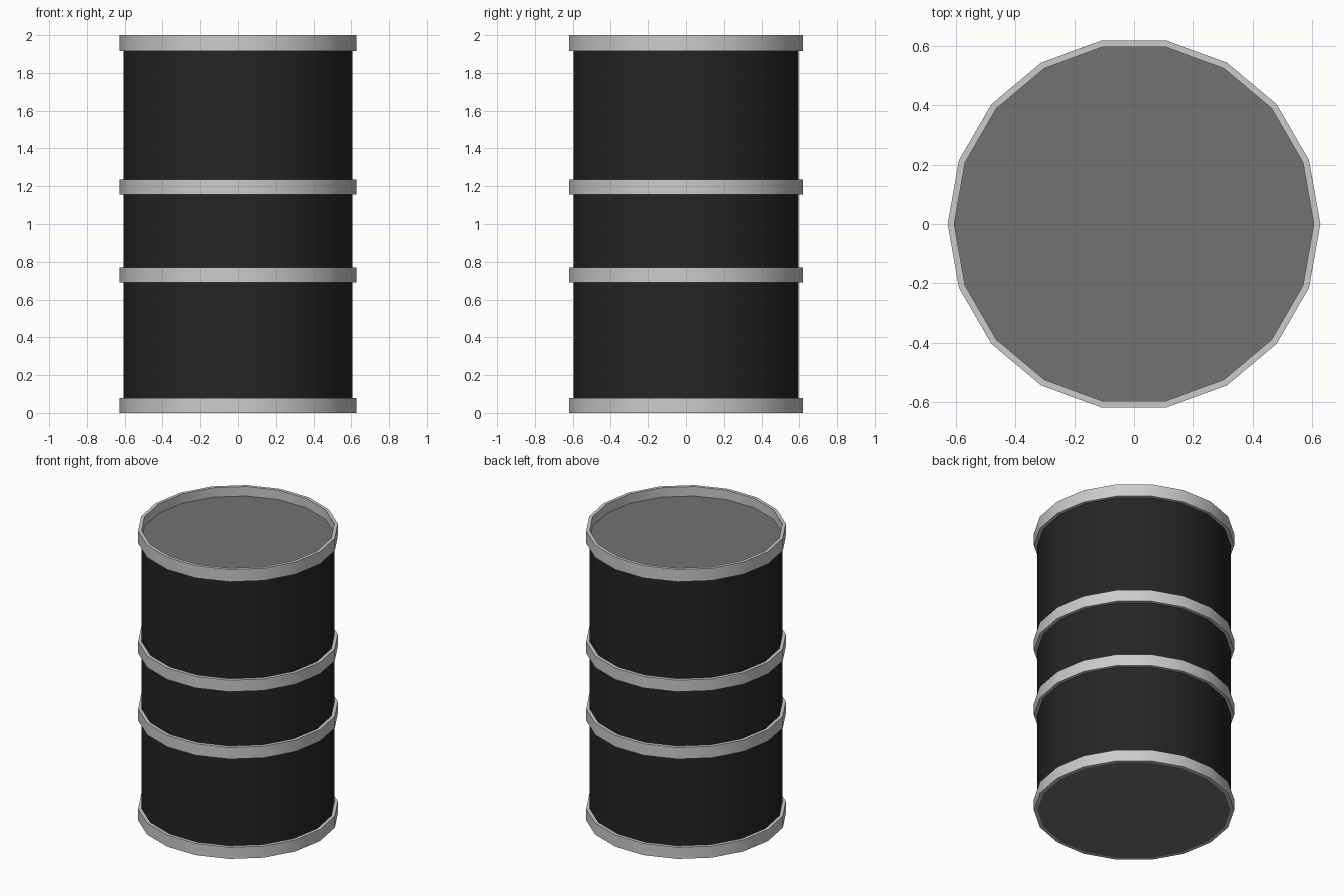
import bpy, bmesh, math

if "Cube" in bpy.data.objects:
    bpy.data.objects.remove(bpy.data.objects["Cube"])

SIDES = 18
R_IN, R_OUT = 0.606, 0.628


def material(name, v):
    m = bpy.data.materials.new(name)
    m.diffuse_color = (v, v, v, 1)
    m.use_nodes = True
    m.node_tree.nodes["Principled BSDF"].inputs["Base Color"].default_value = m.diffuse_color
    return m


def lathe(name, profile, closed, mats=()):
    """Revolve an (r, z) profile; open profiles get end caps in the second material."""
    bm = bmesh.new()
    loops = [[bm.verts.new((r * math.cos(i * math.tau / SIDES),
                            r * math.sin(i * math.tau / SIDES), z))
              for i in range(SIDES)] for r, z in profile]
    n = len(loops)
    for k in range(n if closed else n - 1):
        a, b = loops[k], loops[(k + 1) % n]
        for i in range(SIDES):
            j = (i + 1) % SIDES
            bm.faces.new((a[i], a[j], b[j], b[i]))
    if not closed:
        for loop in (loops[0], loops[-1]):
            bm.faces.new(loop).material_index = 1
    bmesh.ops.recalc_face_normals(bm, faces=bm.faces)
    mesh = bpy.data.meshes.new(name)
    bm.to_mesh(mesh)
    bm.free()
    for m in mats:
        mesh.materials.append(m)
    ob = bpy.data.objects.new(name, mesh)
    bpy.context.collection.objects.link(ob)
    bpy.ops.object.select_all(action='DESELECT')
    ob.select_set(True)
    bpy.context.view_layer.objects.active = ob
    bpy.ops.object.shade_smooth_by_angle(angle=math.radians(30))
    return ob


# Drum body with recessed lid and flush base
lathe("barrel_body", [(R_IN, 0.0), (R_IN, 1.935)], False,
      (material("black_paint", 0.018), material("dark_grey_lid", 0.17)))

# Rims and hoops
for name, z0, z1 in (("bottom_rim", 0.0, 0.08),
                     ("lower_hoop", 0.69, 0.77),
                     ("upper_hoop", 1.155, 1.235),
                     ("top_rim", 1.915, 2.0)):
    lathe(name, [(R_IN, z0), (R_OUT, z0), (R_OUT, z1), (R_IN, z1)], True)
